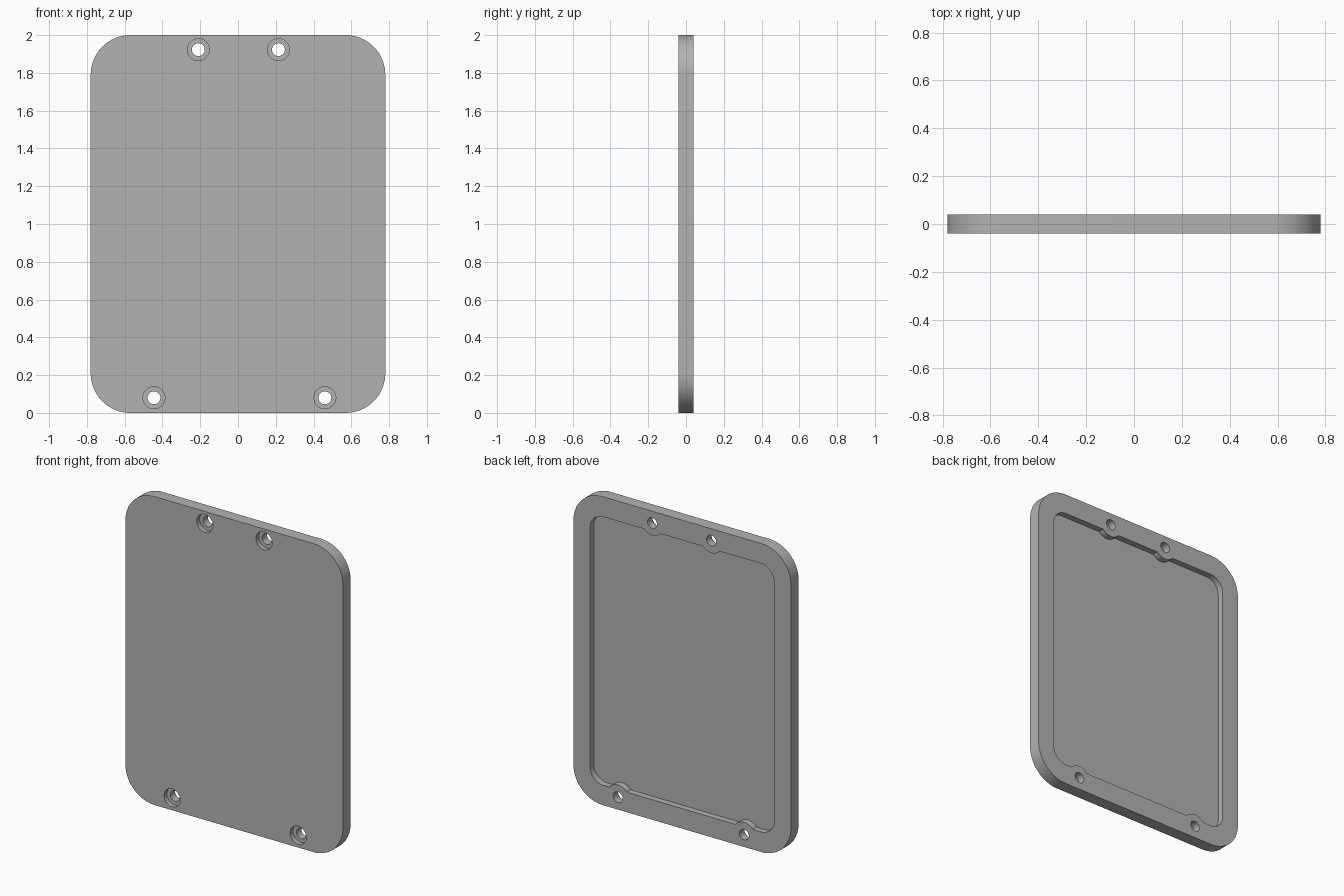
import bpy, bmesh, math

if "Cube" in bpy.data.objects:
    bpy.data.objects.remove(bpy.data.objects["Cube"])

HALF_W, HEIGHT, HALF_T = 0.78, 2.0, 0.04
HOLES = [(-0.21, 1.923), (0.214, 1.923), (-0.445, 0.08), (0.46, 0.08)]


def prism(name, points, y0, y1):
    """Extrude an x-z outline from y0 to y1."""
    bm = bmesh.new()
    face = bm.faces.new([bm.verts.new((x, y0, z)) for x, z in points])
    ext = bmesh.ops.extrude_face_region(bm, geom=[face])
    verts = [v for v in ext["geom"] if isinstance(v, bmesh.types.BMVert)]
    bmesh.ops.translate(bm, vec=(0, y1 - y0, 0), verts=verts)
    bmesh.ops.recalc_face_normals(bm, faces=bm.faces)
    mesh = bpy.data.meshes.new(name)
    bm.to_mesh(mesh)
    bm.free()
    obj = bpy.data.objects.new(name, mesh)
    bpy.context.collection.objects.link(obj)
    return obj


def circle(cx, cz, r, n=40):
    return [(cx + r * math.cos(2 * math.pi * i / n),
             cz + r * math.sin(2 * math.pi * i / n)) for i in range(n)]


def rounded_rect(half_w, z0, z1, r, n=16):
    corners = [(half_w - r, z1 - r), (r - half_w, z1 - r),
               (r - half_w, z0 + r), (half_w - r, z0 + r)]
    return [(cx + r * math.cos(math.pi / 2 * (q + i / n)),
             cz + r * math.sin(math.pi / 2 * (q + i / n)))
            for q, (cx, cz) in enumerate(corners) for i in range(n + 1)]


def cut(target, cutter):
    """Subtract the cutter from the target and discard it."""
    mod = target.modifiers.new("cut", 'BOOLEAN')
    mod.operation, mod.solver, mod.object = 'DIFFERENCE', 'EXACT', cutter
    bpy.context.view_layer.objects.active = target
    bpy.ops.object.modifier_apply(modifier=mod.name)
    bpy.data.objects.remove(cutter)


# Cover plate with rounded corners
plate = prism("cover_plate", rounded_rect(HALF_W, 0, HEIGHT, 0.21), -HALF_T, HALF_T)

# Shallow recess in the back, leaving a round boss at each screw hole
recess = prism("recess_cutter", rounded_rect(0.66, 0.13, 1.87, 0.095), 0.0, 0.1)
for x, z in HOLES:
    cut(recess, prism("boss_cutter", circle(x, z, 0.08), -0.1, 0.2))
cut(plate, recess)

# Screw holes, counterbored from the front
for x, z in HOLES:
    cut(plate, prism("hole_cutter", circle(x, z, 0.034), -0.2, 0.2))
    cut(plate, prism("counterbore_cutter", circle(x, z, 0.058), -0.2, -0.01))

# Grey finish
grey = bpy.data.materials.new("plain grey")
grey.diffuse_color = (0.45, 0.45, 0.45, 1)
grey.use_nodes = True
grey.node_tree.nodes["Principled BSDF"].inputs["Base Color"].default_value = grey.diffuse_color
plate.data.materials.clear()
plate.data.materials.append(grey)
for p in plate.data.polygons:
    p.material_index = 0

bpy.ops.object.select_all(action='DESELECT')
plate.select_set(True)
bpy.context.view_layer.objects.active = plate
bpy.ops.object.shade_smooth_by_angle(angle=math.radians(30))
